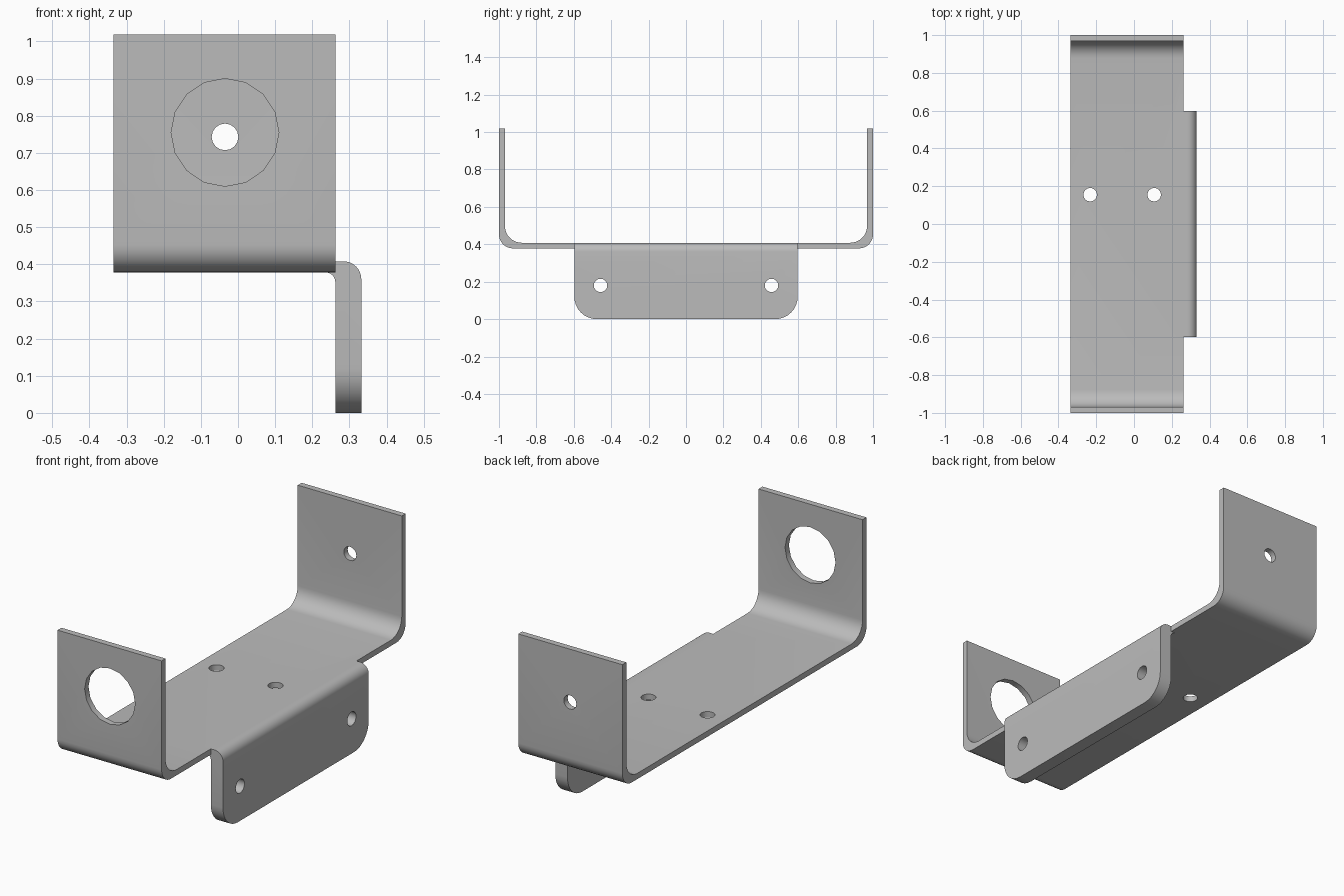
import bpy
import math
from mathutils import Vector

if "Cube" in bpy.data.objects:
    bpy.data.objects.remove(bpy.data.objects["Cube"], do_unlink=True)

steel = bpy.data.materials.new("grey steel")
steel.use_nodes = True
GREY = (0.5, 0.5, 0.5, 1)
steel.diffuse_color = GREY
steel.node_tree.nodes["Principled BSDF"].inputs["Base Color"].default_value = GREY


def arc(cx, cy, r, start, end, n=8):
    steps = [math.radians(start + (end - start) * i / n) for i in range(n + 1)]
    return [(cx + r * math.cos(a), cy + r * math.sin(a)) for a in steps]


def extrude(name, outline, axis, lo, hi):
    """Sweep a closed 2D outline along one axis."""
    def place(p, t):
        co = list(p)
        co.insert(axis, t)
        return Vector(co)
    n = len(outline)
    verts = [place(p, t) for t in (lo, hi) for p in outline]
    faces = [list(range(n))[::-1], list(range(n, 2 * n))]
    faces += [(i, (i + 1) % n, n + (i + 1) % n, n + i) for i in range(n)]
    mesh = bpy.data.meshes.new(name)
    mesh.from_pydata(verts, [], faces)
    mesh.materials.append(steel)
    obj = bpy.data.objects.new(name, mesh)
    bpy.context.collection.objects.link(obj)
    bpy.context.view_layer.objects.active = obj
    bpy.ops.object.select_all(action='DESELECT')
    obj.select_set(True)
    bpy.ops.object.mode_set(mode='EDIT')
    bpy.ops.mesh.select_all(action='SELECT')
    bpy.ops.mesh.normals_make_consistent(inside=False)
    bpy.ops.object.mode_set(mode='OBJECT')
    return obj


def combine(target, tool, operation):
    """Apply a boolean and discard the tool object."""
    mod = target.modifiers.new("boolean", 'BOOLEAN')
    mod.operation, mod.solver, mod.object = operation, 'EXACT', tool
    bpy.context.view_layer.objects.active = target
    bpy.ops.object.modifier_apply(modifier=mod.name)
    bpy.data.objects.remove(tool, do_unlink=True)


def drill(target, axis, centre, r, lo, hi, sides=16):
    circle = arc(*centre, r, 0, 360, sides)[:-1]
    combine(target, extrude("drill", circle, axis, lo, hi), 'DIFFERENCE')


# Main sheet: U-shaped profile with rounded bends
LEFT, RIGHT = -0.335, 0.262
BOTTOM, TOP, HEIGHT = 0.378, 0.408, 1.018
R_OUT, R_IN, INNER = 0.075, 0.09, 0.968
half = ([(1, HEIGHT), (INNER, HEIGHT)]
        + arc(INNER - R_IN, TOP + R_IN, R_IN, 0, -90))
outer = arc(1 - R_OUT, BOTTOM + R_OUT, R_OUT, -90, 0)
profile = half + [(-y, z) for y, z in reversed(half)]
profile += [(-y, z) for y, z in reversed(outer)] + outer
bracket = extrude("bracket", profile, 0, LEFT, RIGHT)

# Thick side flange, bent down from the sheet
EDGE = 0.332
bend = [(0.235, TOP)] + arc(EDGE - 0.048, TOP - 0.048, 0.048, 90, 0)
bend += [(EDGE, 0), (RIGHT, 0)]
bend += arc(RIGHT - 0.026, BOTTOM - 0.026, 0.026, 0, 90)
flange = extrude("side_flange", bend, 1, -0.597, 0.597)

# Rounded lower corners of the flange
R = 0.12
plate = ([(-0.7, 0.6), (-0.597, 0.6)] + arc(-0.597 + R, R, R, 180, 270)
         + arc(0.597 - R, R, R, 270, 360) + [(0.597, 0.6)])[1:]
combine(flange, extrude("corner_shape", plate, 0, 0, 0.5), 'INTERSECT')
combine(bracket, flange, 'UNION')

# Holes: large front port, back pin hole, base screws, flange screws
SMALL = 0.036
drill(bracket, 1, (-0.035, 0.755), 0.145, -1.2, -0.8)
drill(bracket, 1, (-0.035, 0.743), SMALL, 0.8, 1.2)
for x in (-0.232, 0.107):
    drill(bracket, 2, (x, 0.155), SMALL, 0.3, 0.5)
for y in (-0.457, 0.457):
    drill(bracket, 0, (y, 0.18), SMALL, 0.2, 0.4)

bpy.ops.object.select_all(action='DESELECT')
bracket.select_set(True)
bpy.context.view_layer.objects.active = bracket
bpy.ops.object.shade_smooth_by_angle(angle=math.radians(30))
